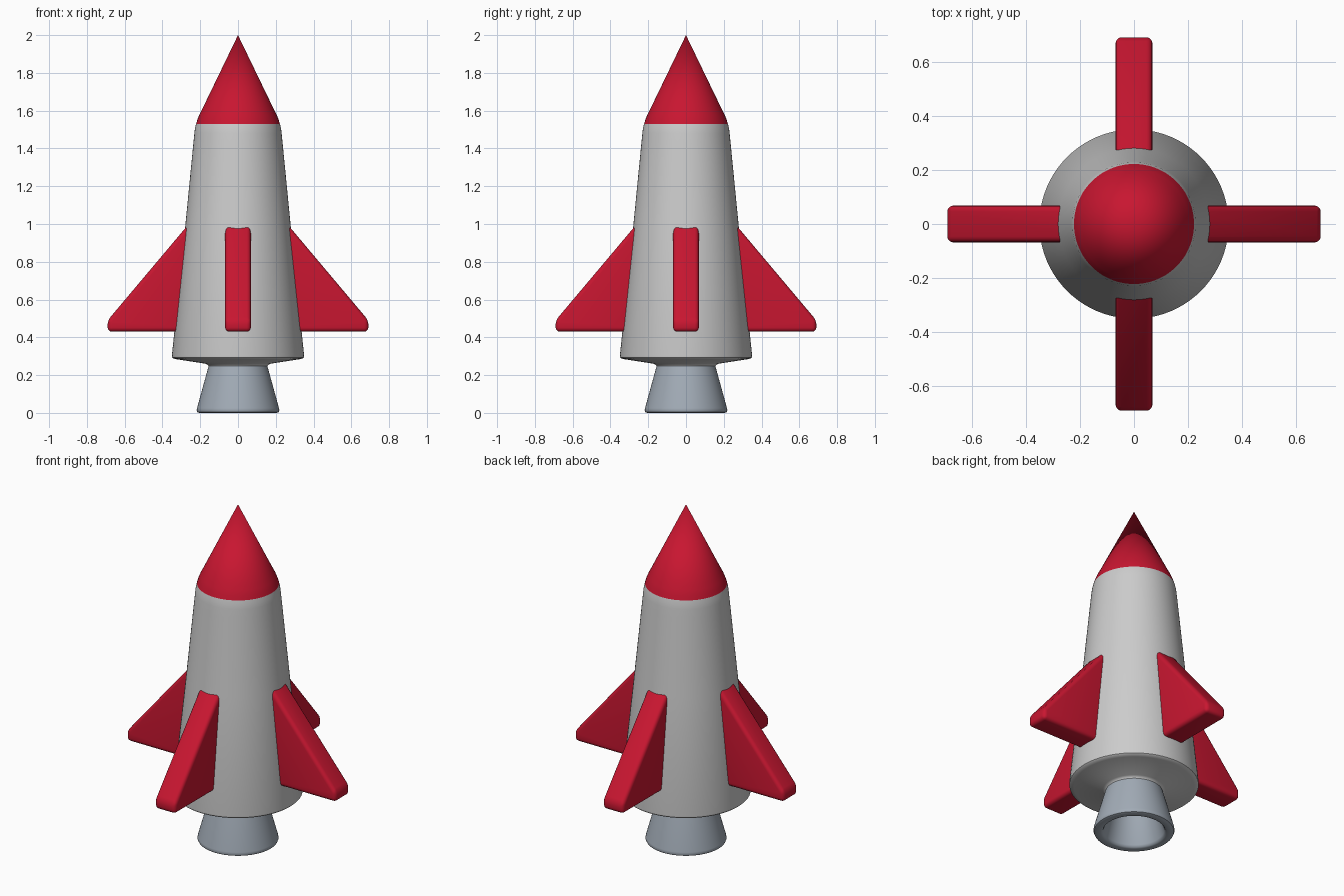
import bpy, bmesh, math
from mathutils import Matrix

if "Cube" in bpy.data.objects:
    bpy.data.objects.remove(bpy.data.objects["Cube"])


def material(name, rgb):
    m = bpy.data.materials.new(name)
    m.diffuse_color = (*rgb, 1)
    m.use_nodes = True
    m.node_tree.nodes["Principled BSDF"].inputs["Base Color"].default_value = m.diffuse_color
    return m


RED = material("red paint", (0.58, 0.008, 0.03))
STEEL = material("blue steel", (0.36, 0.41, 0.47))


def finish(bm, name, mat=None):
    bmesh.ops.recalc_face_normals(bm, faces=bm.faces)
    mesh = bpy.data.meshes.new(name)
    bm.to_mesh(mesh)
    bm.free()
    mesh.shade_smooth()
    mesh.set_sharp_from_angle(angle=math.radians(40))
    if mat:
        mesh.materials.append(mat)
    obj = bpy.data.objects.new(name, mesh)
    bpy.context.collection.objects.link(obj)
    return obj


def lathe(name, profile, mat=None, steps=80):
    """Revolve (radius, height) points about the z axis."""
    bm = bmesh.new()
    verts = [bm.verts.new((r, 0, z)) for r, z in profile]
    edges = [bm.edges.new(pair) for pair in zip(verts, verts[1:])]
    bmesh.ops.spin(bm, geom=verts + edges, cent=(0, 0, 0), axis=(0, 0, 1),
                   angle=2 * math.pi, steps=steps)
    bmesh.ops.remove_doubles(bm, verts=bm.verts, dist=1e-5)
    return finish(bm, name, mat)


def fin(name, turn):
    """Extruded and rounded fin, rooted inside the hull."""
    bm = bmesh.new()
    outline = [(0.20, 0.43), (0.69, 0.43), (0.69, 0.49), (0.20, 1.072)]
    face = bm.faces.new([bm.verts.new((x, -0.068, z)) for x, z in outline])
    new = bmesh.ops.extrude_face_region(bm, geom=[face])["geom"]
    bmesh.ops.translate(bm, vec=(0, 0.136, 0),
                        verts=[v for v in new if isinstance(v, bmesh.types.BMVert)])
    bmesh.ops.recalc_face_normals(bm, faces=bm.faces)
    bmesh.ops.bevel(bm, geom=list(bm.edges), offset=0.022, offset_type='OFFSET',
                    segments=4, profile=0.5, affect='EDGES', clamp_overlap=True)
    bm.transform(Matrix.Rotation(turn, 4, 'Z'))
    return finish(bm, name, RED)


# Tapered hull with rounded lower rim and a fillet into the nozzle
lathe("hull", [(0, 0.245), (0.155, 0.245), (0.158, 0.253), (0.17, 0.26),
               (0.325, 0.284), (0.342, 0.288), (0.349, 0.294), (0.35, 0.304),
               (0.28, 0.98), (0.236, 1.43), (0.231, 1.48), (0.228, 1.505),
               (0.222, 1.53)])

# Nose cone continuing the hull curve to a point
lathe("nose_cone", [(0.222, 1.53), (0.214, 1.555), (0.204, 1.58),
                    (0.191, 1.605), (0, 2.0)], RED)

# Hollow flared engine nozzle
lathe("nozzle", [(0.155, 0.25), (0.217, 0.025), (0.219, 0.013), (0.215, 0.004),
                 (0.205, 0), (0.18, 0), (0.17, 0.004), (0.163, 0.015),
                 (0.11, 0.235), (0, 0.235)], STEEL)

# Four fins around the hull
for i, side in enumerate(("right", "back", "left", "front")):
    fin("fin_" + side, i * math.pi / 2)
